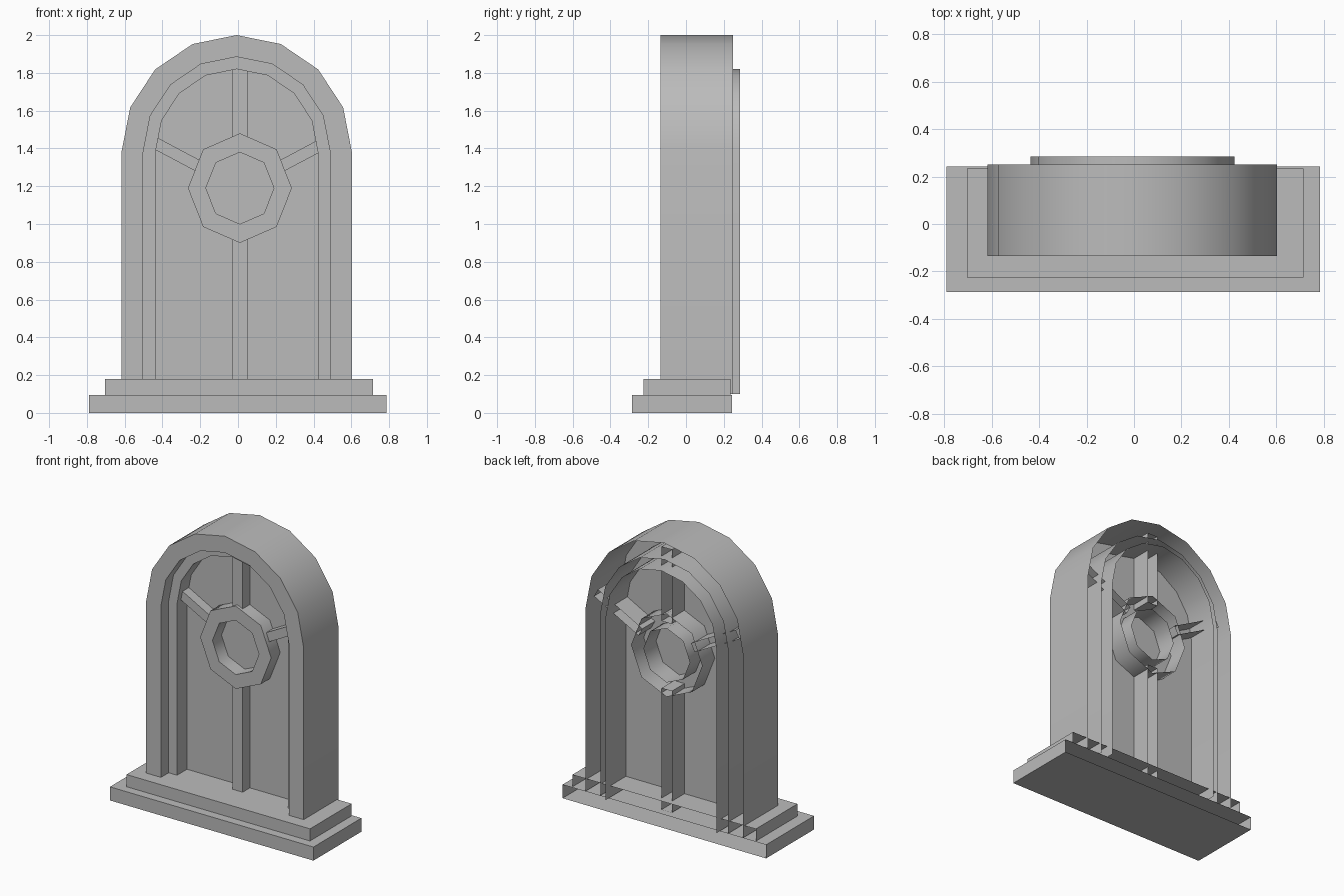
import bpy
import bmesh
from math import sin, cos, pi, radians

cube = bpy.data.objects.get("Cube")
if cube:
    bpy.data.objects.remove(cube)

GREY = (0.5, 0.5, 0.5, 1)
stone = bpy.data.materials.new("stone grey")
stone.use_nodes = True
stone.diffuse_color = GREY
stone.node_tree.nodes["Principled BSDF"].inputs["Base Color"].default_value = GREY


def shell(name, outer, inner=None, front=0.0, back=0.2, closed=True, outer_wall=True):
    """Open-backed moulding: front face (or band) with walls running back.
    Loops are (x, z) points, counterclockwise seen from the front."""
    bm = bmesh.new()

    def ring(loop, y):
        return [bm.verts.new((x, y, z)) for x, z in loop]

    n = len(outer)
    pairs = [(i, (i + 1) % n) for i in range(n if closed else n - 1)]
    of = ring(outer, front)
    if inner:
        inf, inb = ring(inner, front), ring(inner, back)
        for i, j in pairs:
            bm.faces.new((of[i], of[j], inf[j], inf[i]))
            bm.faces.new((inf[i], inf[j], inb[j], inb[i]))
    else:
        bm.faces.new(of)
    if outer_wall:
        ob = ring(outer, back)
        for i, j in pairs:
            bm.faces.new((of[j], of[i], ob[i], ob[j]))
    mesh = bpy.data.meshes.new(name)
    bm.to_mesh(mesh)
    bm.free()
    mesh.materials.append(stone)
    obj = bpy.data.objects.new(name, mesh)
    bpy.context.collection.objects.link(obj)
    bpy.ops.object.select_all(action="DESELECT")
    obj.select_set(True)
    bpy.context.view_layer.objects.active = obj
    bpy.ops.object.shade_smooth_by_angle(angle=radians(60))
    return obj


def rect(x0, x1, z0, z1):
    return [(x0, z0), (x1, z0), (x1, z1), (x0, z1)]


def arch(rx, rz, bottom=0.1, cx=-0.007, spring=1.38, steps=8):
    arc = [(cx + rx * cos(pi * i / steps), spring + rz * sin(pi * i / steps))
           for i in range(steps + 1)]
    return [(cx + rx, bottom)] + arc + [(cx - rx, bottom)]


def octagon(rx, rz):
    return [(HUB_X + rx * cos(pi * i / 4), HUB_Z + rz * sin(pi * i / 4)) for i in range(8)]


def spoke(angle, r0, r1, half):
    c, s = cos(angle), sin(angle)
    corners = [(r0, -half), (r1, -half), (r1, half), (r0, half)]
    return [(HUB_X + r * c - t * s, HUB_Z + r * s + t * c) for r, t in corners]


HUB_X, HUB_Z = 0.01, 1.19

# Stepped base
shell("lower_step", rect(-0.79, 0.785, 0, 0.095), front=-0.287, back=0.243)
shell("upper_step", rect(-0.705, 0.715, 0.095, 0.18), front=-0.225, back=0.235)

# Nested arches and the recessed panel
outer_arch, middle_arch, inner_arch = arch(0.61, 0.62), arch(0.495, 0.505), arch(0.43, 0.44)
shell("outer_frame", outer_arch, middle_arch, front=-0.135, back=0.25, closed=False)
shell("inner_frame", middle_arch, inner_arch, front=-0.05, back=0.285,
      closed=False, outer_wall=False)
shell("window_panel", inner_arch, front=0.06, outer_wall=False)

# Window bars
shell("lower_mullion", rect(-0.03, 0.05, 0.1, 0.95), front=-0.02)
shell("upper_mullion", rect(-0.03, 0.05, 1.42, 1.94), front=-0.02)
for side, angle in (("left", radians(28)), ("right", radians(152))):
    shell(side + "_spoke", spoke(angle, 0.23, 0.62, 0.031), front=-0.01)

# Round window ring
shell("window_ring", octagon(0.275, 0.29), octagon(0.18, 0.19), front=-0.04)
